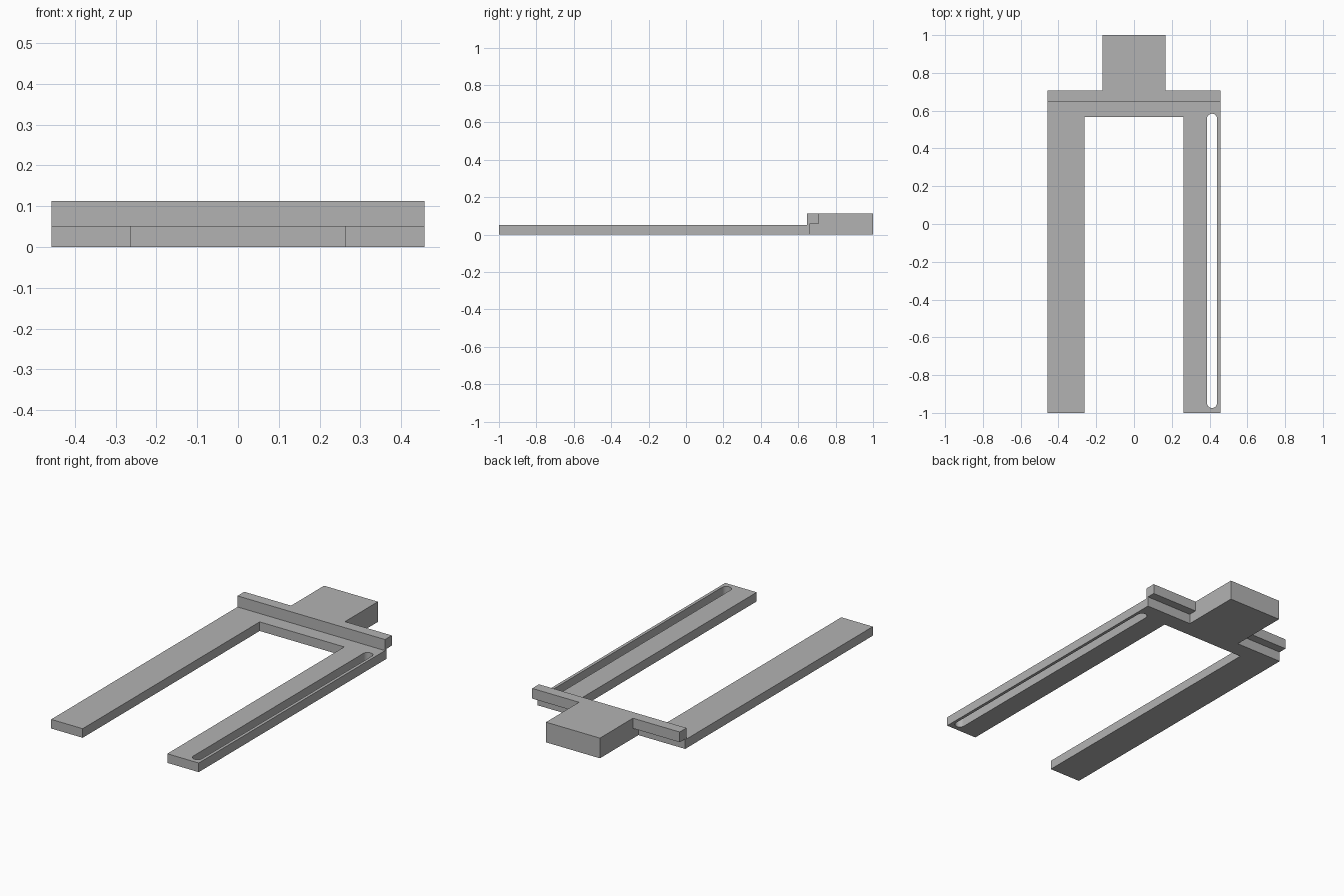
import bpy, bmesh, math

cube = bpy.data.objects.get("Cube")
if cube:
    bpy.data.objects.remove(cube, do_unlink=True)

grey = bpy.data.materials.new("plain grey")
grey.use_nodes = True
colour = (0.45, 0.45, 0.45, 1)
grey.diffuse_color = colour
grey.node_tree.nodes["Principled BSDF"].inputs["Base Color"].default_value = colour

HALF_W = 0.457      # half width of the fork
ARM_IN = 0.262      # inner edge of each arm
TANG_W = 0.167      # half width of the tang
PLATE = 0.051       # plate thickness
TOP = 0.113         # top of lip and tang
BACK = 0.66         # rear edge of the plate
LIP_FRONT, LIP_BACK, LIP_LOW = 0.648, 0.708, 0.056


def prism(name, points, vector):
    """Extrude a closed outline along a vector."""
    bm = bmesh.new()
    face = bm.faces.new([bm.verts.new(p) for p in points])
    new = bmesh.ops.extrude_face_region(bm, geom=[face])["geom"]
    verts = [v for v in new if isinstance(v, bmesh.types.BMVert)]
    bmesh.ops.translate(bm, verts=verts, vec=vector)
    bmesh.ops.recalc_face_normals(bm, faces=bm.faces)
    mesh = bpy.data.meshes.new(name)
    bm.to_mesh(mesh)
    bm.free()
    mesh.materials.append(grey)
    obj = bpy.data.objects.new(name, mesh)
    bpy.context.collection.objects.link(obj)
    return obj


def cross_section(name, profile, half_width):
    """Extrude a side profile (y, z) across the model."""
    points = [(-half_width, y, z) for y, z in profile]
    return prism(name, points, (2 * half_width, 0, 0))


# Two arms and bridge, one U-shaped plate
half = [(HALF_W, BACK), (HALF_W, -1), (ARM_IN, -1), (ARM_IN, 0.566)]
outline = half + [(-x, y) for x, y in reversed(half)]
fork = prism("fork_plate", [(x, y, 0) for x, y in outline], (0, 0, PLATE))

# Long rounded slot through the left arm
slot_x, radius, slot_ends = 0.413, 0.027, (0.557, -0.947)
steps = 12
slot = []
for end, start in zip(slot_ends, (0, math.pi)):
    for i in range(steps + 1):
        a = start + math.pi * i / steps
        slot.append((slot_x + radius * math.cos(a), end + radius * math.sin(a), -0.1))
cutter = prism("slot_cutter", slot, (0, 0, 0.3))
cutter.hide_render = True
cut = fork.modifiers.new("slot", "BOOLEAN")
cut.operation = "DIFFERENCE"
cut.solver = "EXACT"
cut.object = cutter
bpy.context.view_layer.objects.active = fork
fork.select_set(True)
bpy.ops.object.modifier_apply(modifier=cut.name)
bpy.data.objects.remove(cutter, do_unlink=True)
bpy.ops.object.shade_smooth_by_angle(angle=math.radians(30))

# Raised lip overhanging the rear edge of the plate
cross_section("stop_lip", [
    (LIP_FRONT, PLATE), (BACK, PLATE), (BACK, LIP_LOW),
    (LIP_BACK, LIP_LOW), (LIP_BACK, TOP), (LIP_FRONT, TOP)], HALF_W)

# Thick tang, stepped to fit under the lip
cross_section("tang", [
    (BACK, 0), (1, 0), (1, TOP), (LIP_BACK, TOP),
    (LIP_BACK, LIP_LOW), (BACK, LIP_LOW)], TANG_W)
